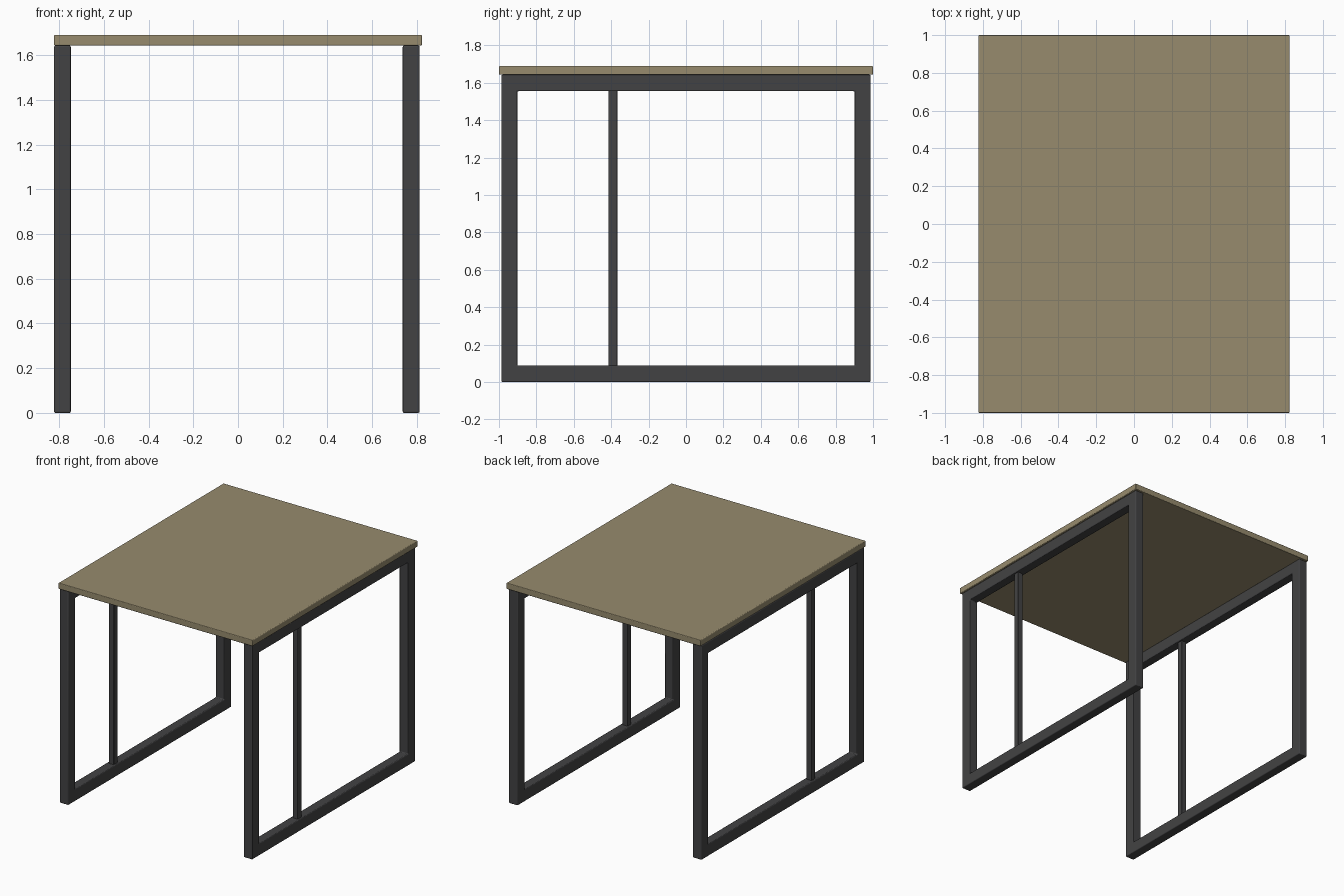
import bpy
import bmesh
import math

if "Cube" in bpy.data.objects:
    bpy.data.objects.remove(bpy.data.objects["Cube"])


def material(name, colour):
    mat = bpy.data.materials.new(name)
    mat.diffuse_color = (*colour, 1)
    mat.use_nodes = True
    mat.node_tree.nodes["Principled BSDF"].inputs["Base Color"].default_value = mat.diffuse_color
    return mat


WOOD = material("wood", (0.31, 0.26, 0.155))
METAL = material("dark_metal", (0.055, 0.055, 0.057))


def finish(bm, name, mat, bevel):
    """Turn a bmesh into an object with softened edges."""
    bmesh.ops.recalc_face_normals(bm, faces=bm.faces)
    mesh = bpy.data.meshes.new(name)
    bm.to_mesh(mesh)
    bm.free()
    obj = bpy.data.objects.new(name, mesh)
    bpy.context.collection.objects.link(obj)
    mesh.materials.append(mat)
    mod = obj.modifiers.new("soft_edges", "BEVEL")
    mod.width = bevel
    mod.segments = 3
    mod.limit_method = "ANGLE"
    bpy.ops.object.select_all(action="DESELECT")
    obj.select_set(True)
    bpy.context.view_layer.objects.active = obj
    bpy.ops.object.shade_smooth_by_angle(angle=math.radians(35))
    return obj


def box(name, x, y, z, mat, bevel):
    """Box from (min, max) ranges on each axis."""
    bm = bmesh.new()
    bmesh.ops.create_cube(bm, size=1)
    for v in bm.verts:
        v.co = [r[0] + (c + 0.5) * (r[1] - r[0]) for c, r in zip(v.co, (x, y, z))]
    return finish(bm, name, mat, bevel)


def frame(name, x0, x1):
    """Closed rectangular leg frame in the YZ plane."""
    bm = bmesh.new()
    loops = []
    for x in (x0, x1):
        for y, z0, z1 in ((0.987, 0, 1.643), (0.902, 0.088, 1.555)):
            corners = ((-y, z0), (y, z0), (y, z1), (-y, z1))
            loops.append([bm.verts.new((x, a, b)) for a, b in corners])
    # Join outer/inner loops of both sides into a ring
    for a, b in ((0, 1), (1, 3), (3, 2), (2, 0)):
        for i in range(4):
            j = (i + 1) % 4
            bm.faces.new((loops[a][i], loops[a][j], loops[b][j], loops[b][i]))
    return finish(bm, name, METAL, 0.006)


# Table top
box("table_top", (-0.823, 0.823), (-1, 1), (1.643, 1.69), WOOD, 0.005)

# Leg frames, each with a thin upright brace
for side, x0, x1 in (("left", -0.823, -0.748), ("right", 0.737, 0.812)):
    frame(side + "_leg_frame", x0, x1)
    mid = (x0 + x1) / 2
    box(side + "_brace", (mid - 0.022, mid + 0.022), (-0.415, -0.367),
        (0.075, 1.568), METAL, 0.005)
